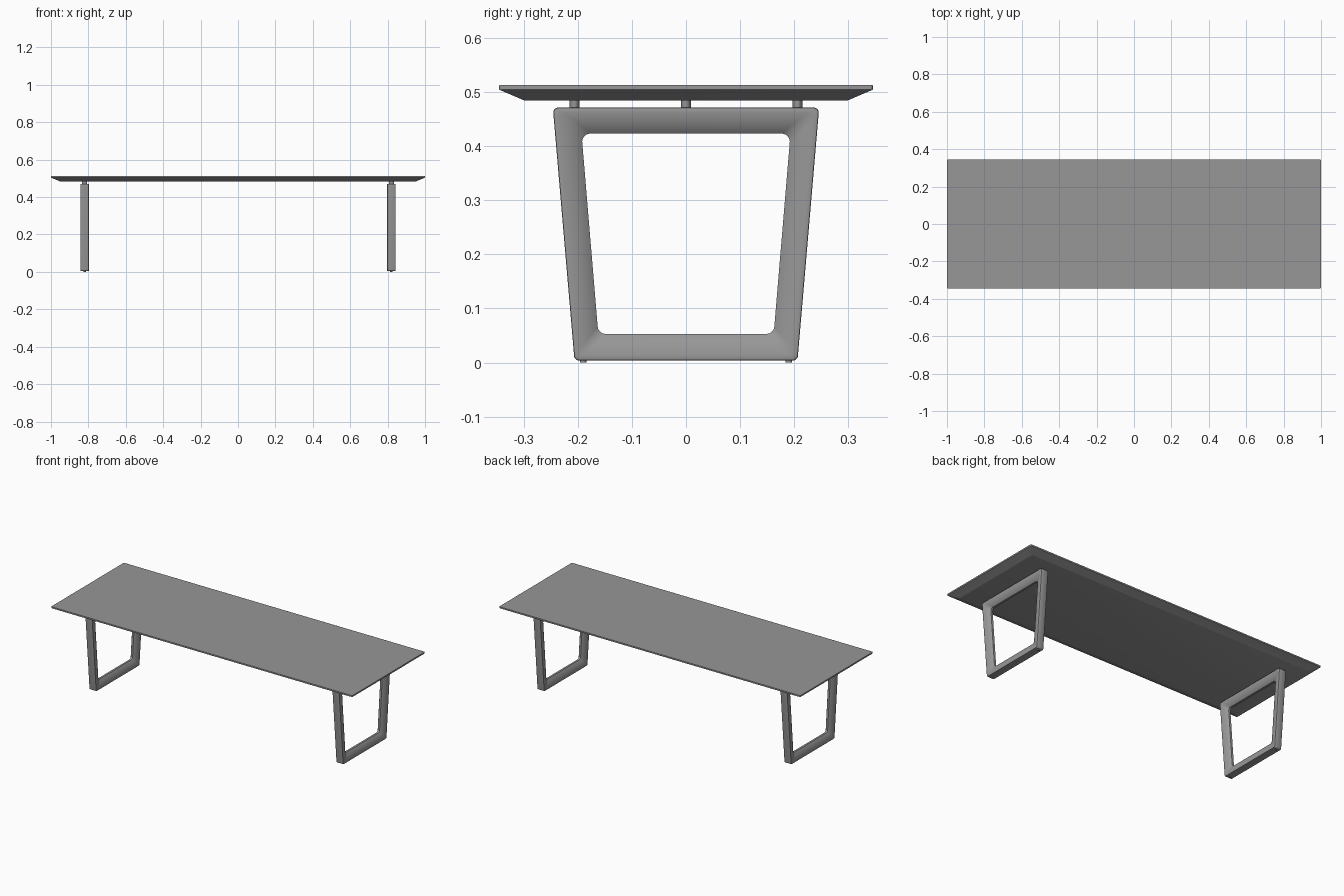
import bpy, bmesh, math
from mathutils import Vector

if "Cube" in bpy.data.objects:
    bpy.data.objects.remove(bpy.data.objects["Cube"])

# Dark grey finish shared by all parts
grey = bpy.data.materials.new("dark_grey")
grey.diffuse_color = (0.31, 0.31, 0.31, 1.0)
grey.use_nodes = True
grey.node_tree.nodes["Principled BSDF"].inputs["Base Color"].default_value = grey.diffuse_color


def make_object(name, bm, angle=35):
    bmesh.ops.recalc_face_normals(bm, faces=bm.faces)
    mesh = bpy.data.meshes.new(name)
    bm.to_mesh(mesh)
    bm.free()
    mesh.materials.append(grey)
    ob = bpy.data.objects.new(name, mesh)
    bpy.context.collection.objects.link(ob)
    bpy.ops.object.select_all(action='DESELECT')
    ob.select_set(True)
    bpy.context.view_layer.objects.active = ob
    bpy.ops.object.shade_smooth_by_angle(angle=math.radians(angle))
    return ob


def rounded(corners, radius, segs=8):
    """Convex polygon in (y, z) with each corner replaced by an arc."""
    pts = []
    n = len(corners)
    for i in range(n):
        c = Vector(corners[i])
        a = (Vector(corners[i - 1]) - c).normalized()
        b = (Vector(corners[(i + 1) % n]) - c).normalized()
        half = a.angle(b) / 2
        center = c + (a + b).normalized() * radius / math.sin(half)
        start = c + a * radius / math.tan(half) - center
        end = c + b * radius / math.tan(half) - center
        for s in range(segs + 1):
            t = s / segs
            pts.append(center + (start.lerp(end, t)).normalized() * radius)
    return pts


def skin(bm, rings, closed):
    """Join successive vertex rings with quads."""
    count = len(rings)
    for k in range(count if closed else count - 1):
        r0, r1 = rings[k], rings[(k + 1) % count]
        for i in range(len(r0)):
            j = (i + 1) % len(r0)
            bm.faces.new((r0[i], r0[j], r1[j], r1[i]))


# Tabletop: thin slab with an undercut edge all around
bm = bmesh.new()
rings = []
for hx, hy, z in ((0.952, 0.298, 0.484), (1.0, 0.345, 0.504), (1.0, 0.345, 0.513)):
    outline = rounded([(-hx, -hy), (hx, -hy), (hx, hy), (-hx, hy)], 0.005, 4)
    rings.append([bm.verts.new((p.x, p.y, z)) for p in outline])
skin(bm, rings, False)
bm.faces.new(rings[0])
bm.faces.new(rings[-1])
top = make_object("tabletop", bm, 20)
bevel = top.modifiers.new("soft_edge", 'BEVEL')
bevel.width = 0.001
bevel.segments = 2
bevel.limit_method = 'ANGLE'
bevel.angle_limit = math.radians(20)

# Leg frame cross-section: full width outside, curving narrower to the inside
HALF = 0.023
SWEEP = math.radians(41)
side = [(0.0, HALF - 0.003), (0.018, HALF - 0.001), (0.06, HALF)]
for k in range(1, 9):
    ang = SWEEP * k / 8
    t = 0.06 + 0.94 * math.sin(ang) / math.sin(SWEEP)
    side.append((t, HALF - 0.069 * (1 - math.cos(ang))))
section = side + [(t, -h) for t, h in reversed(side)]

outer = rounded([(-0.206, 0.004), (0.206, 0.004), (0.246, 0.471), (-0.246, 0.471)], 0.009)
inner = rounded([(-0.162, 0.053), (0.162, 0.053), (0.193, 0.423), (-0.193, 0.423)], 0.015)


def post(name, x, y, z0, z1, rx, ry):
    """Upright post with an oval section."""
    bm = bmesh.new()
    bmesh.ops.create_cone(bm, cap_ends=True, segments=24, radius1=1.0,
                          radius2=1.0, depth=z1 - z0)
    bmesh.ops.scale(bm, verts=bm.verts, vec=(rx, ry, 1.0))
    bmesh.ops.translate(bm, verts=bm.verts, vec=(x, y, (z0 + z1) / 2))
    return make_object(name, bm)


for label, x in (("left", -0.82), ("right", 0.82)):
    # Closed trapezoid leg frame
    bm = bmesh.new()
    rings = []
    for t, h in section:
        rings.append([bm.verts.new((x + h, *o.lerp(i, t))) for o, i in zip(outer, inner)])
    skin(bm, rings, True)
    make_object(label + "_leg_frame", bm)

    # Spacers between frame and top
    for i, y in enumerate((-0.206, 0.0, 0.206)):
        post(f"{label}_spacer_{i + 1}", x, y, 0.469, 0.486, 0.014, 0.009)

    # Floor pads
    for i, y in enumerate((-0.19, 0.19)):
        post(f"{label}_floor_pad_{i + 1}", x, y, 0.0, 0.007, 0.006, 0.006)
